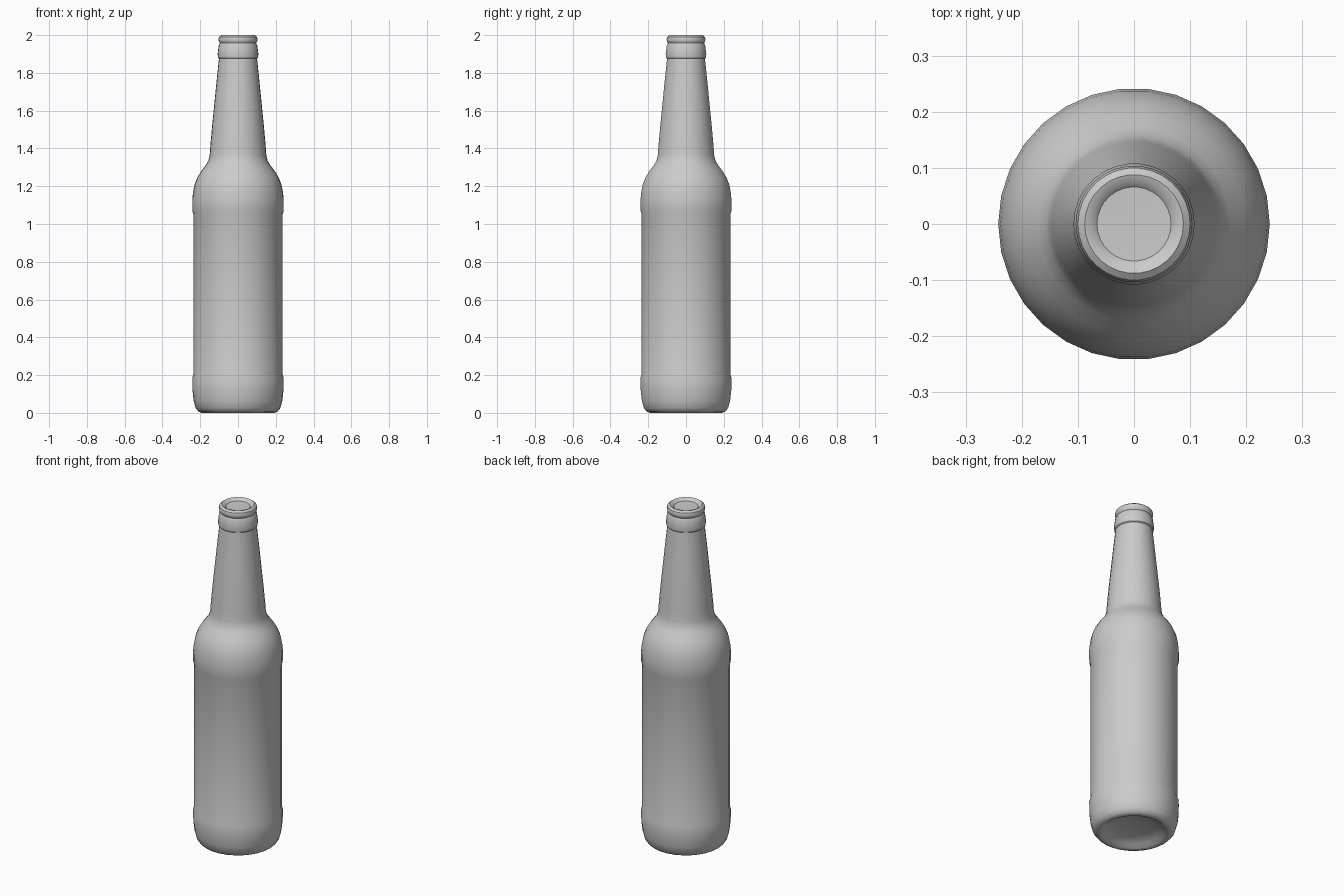
import bpy, bmesh, math

SIDES = 30

cube = bpy.data.objects.get("Cube")
if cube:
    bpy.data.objects.remove(cube, do_unlink=True)

# Single glass colour
glass = bpy.data.materials.new("grey glass")
glass.use_nodes = True
grey = (0.6, 0.6, 0.6, 1)
glass.diffuse_color = grey
glass.node_tree.nodes["Principled BSDF"].inputs["Base Color"].default_value = grey


def lathe(name, profile):
    """Spin (radius, height) points round z; a zero radius closes the end."""
    bm = bmesh.new()
    verts = [bm.verts.new((r, 0, z)) for r, z in profile]
    edges = [bm.edges.new(pair) for pair in zip(verts, verts[1:])]
    bmesh.ops.spin(bm, geom=verts + edges, axis=(0, 0, 1), cent=(0, 0, 0),
                   angle=math.tau, steps=SIDES)
    bmesh.ops.remove_doubles(bm, verts=bm.verts, dist=0.0005)
    bmesh.ops.recalc_face_normals(bm, faces=bm.faces)
    mesh = bpy.data.meshes.new(name)
    bm.to_mesh(mesh)
    bm.free()
    mesh.materials.append(glass)
    obj = bpy.data.objects.new(name, mesh)
    bpy.context.collection.objects.link(obj)
    bpy.ops.object.select_all(action="DESELECT")
    obj.select_set(True)
    bpy.context.view_layer.objects.active = obj
    bpy.ops.object.shade_smooth_by_angle(angle=math.radians(35))
    return obj


# Recessed base and rounded heel
base = [(0, 0.04), (0.1, 0.035), (0.155, 0.02), (0.175, 0.004), (0.19, 0),
        (0.208, 0.006), (0.224, 0.025), (0.235, 0.065), (0.241, 0.12), (0.242, 0.185)]
# Straight label panel, set in slightly between two ridges
panel = [(0.236, 0.205), (0.236, 1.05), (0.242, 1.07)]
# Rounded shoulder
shoulder = [(0.242, 1.13), (0.238, 1.17), (0.23, 1.21), (0.216, 1.245),
            (0.195, 1.28), (0.172, 1.31), (0.157, 1.335), (0.15, 1.365)]
# Tapered neck
neck = [(0.146, 1.42), (0.137, 1.52), (0.125, 1.64), (0.112, 1.77), (0.101, 1.875)]
# Collar, groove and rolled lip
mouth = [(0.106, 1.88), (0.108, 1.9), (0.102, 1.945), (0.096, 1.957),
         (0.101, 1.965), (0.104, 1.977), (0.1, 1.991), (0.088, 2.0),
         (0.076, 1.996), (0.066, 1.986), (0, 1.984)]

lathe("bottle", base + panel + shoulder + neck + mouth)
